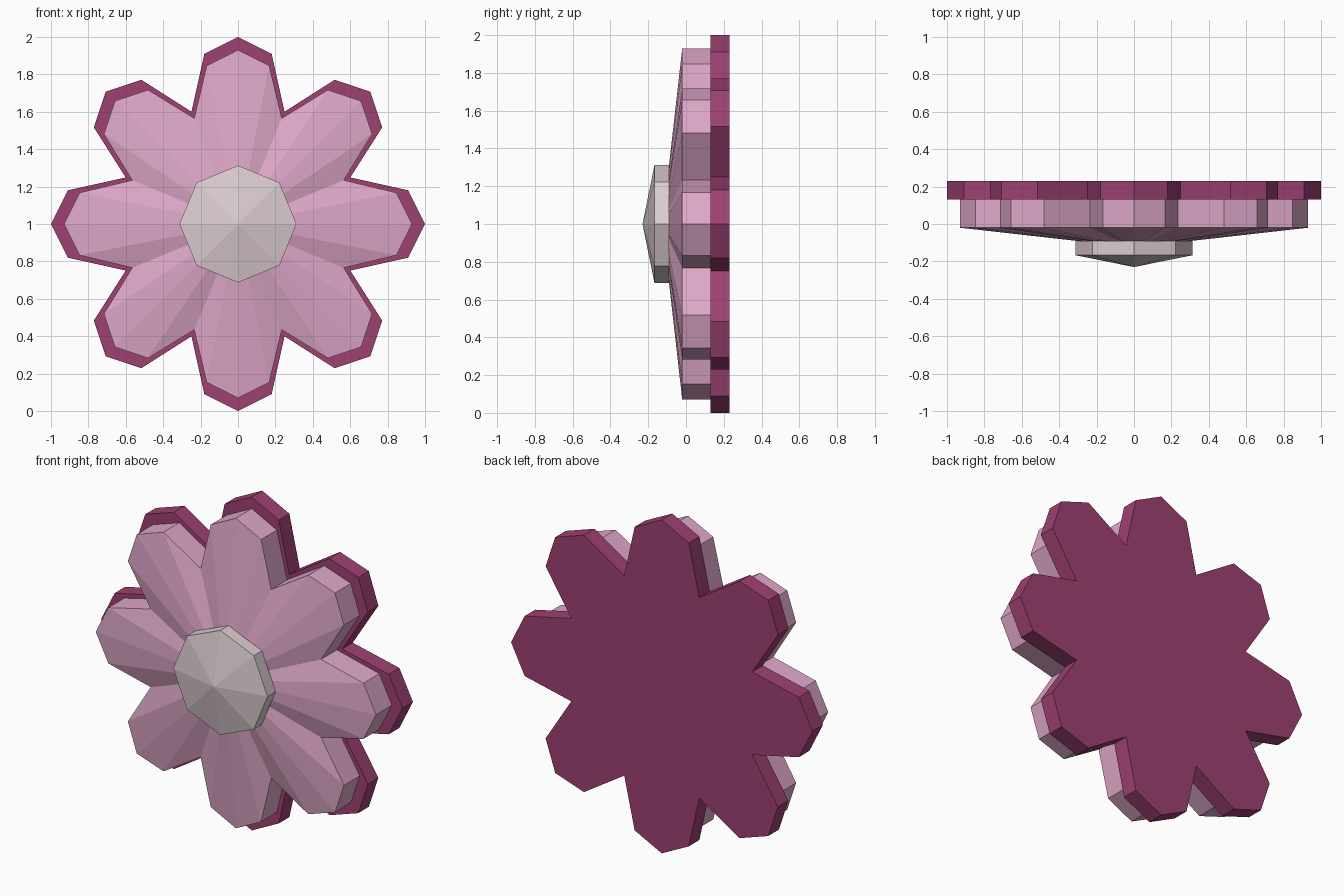
import bpy
import bmesh
from math import radians, sin, cos
from mathutils import Vector

cube = bpy.data.objects.get("Cube")
if cube:
    bpy.data.objects.remove(cube)

PETALS = 8
CENTRE_Z = 1.0


def material(name, rgb):
    mat = bpy.data.materials.new(name)
    mat.use_nodes = True
    mat.diffuse_color = (*rgb, 1)
    mat.node_tree.nodes["Principled BSDF"].inputs["Base Color"].default_value = (*rgb, 1)
    return mat


def radial_outline(section):
    """Repeat one petal's (across, outward) points around the centre."""
    points = []
    for i in range(PETALS):
        a = radians(360 / PETALS * i)
        for across, out in section:
            points.append((across * cos(a) + out * sin(a),
                           out * cos(a) - across * sin(a)))
    return points


def petal_section(tip, shoulder, valley):
    """Left shoulder, tip, right shoulder, then the notch to the next petal."""
    half = radians(180 / PETALS)
    return [(-shoulder[0], shoulder[1]), (0, tip), shoulder,
            (valley * sin(half), valley * cos(half))]


def build_slab(name, outline, back, front, mat, apex=None):
    """Extrude an outline from back to front; close it flat or with a peak."""
    bm = bmesh.new()
    rear = [bm.verts.new((x, back, CENTRE_Z + z)) for x, z in outline]
    fore = [bm.verts.new((x, front, CENTRE_Z + z)) for x, z in outline]
    bm.faces.new(rear)
    peak = None
    if apex is None:
        bm.faces.new(fore)
    else:
        peak = bm.verts.new(Vector((0, apex, CENTRE_Z)))
    for i in range(len(outline)):
        j = (i + 1) % len(outline)
        bm.faces.new((rear[i], rear[j], fore[j], fore[i]))
        if peak:
            bm.faces.new((fore[i], fore[j], peak))
    bmesh.ops.recalc_face_normals(bm, faces=bm.faces)
    mesh = bpy.data.meshes.new(name)
    bm.to_mesh(mesh)
    bm.free()
    mesh.materials.append(mat)
    obj = bpy.data.objects.new(name, mesh)
    bpy.context.collection.objects.link(obj)
    return obj


plum = material("plum", (0.34, 0.052, 0.17))
pink = material("soft pink", (0.73, 0.39, 0.58))
cream = material("pale rose grey", (0.72, 0.61, 0.64))

# Dark flat backing behind the petals
build_slab("backing_petals",
           radial_outline(petal_section(1.0, (0.18, 0.91), 0.65)),
           0.23, 0.13, plum)

# Pink petals rising to a shallow faceted peak
build_slab("front_petals",
           radial_outline(petal_section(0.93, (0.167, 0.847), 0.612)),
           0.13, -0.02, pink, apex=-0.125)

# Eight-sided centre button
build_slab("flower_centre", radial_outline([(0, 0.313)]),
           -0.09, -0.167, cream, apex=-0.23)
